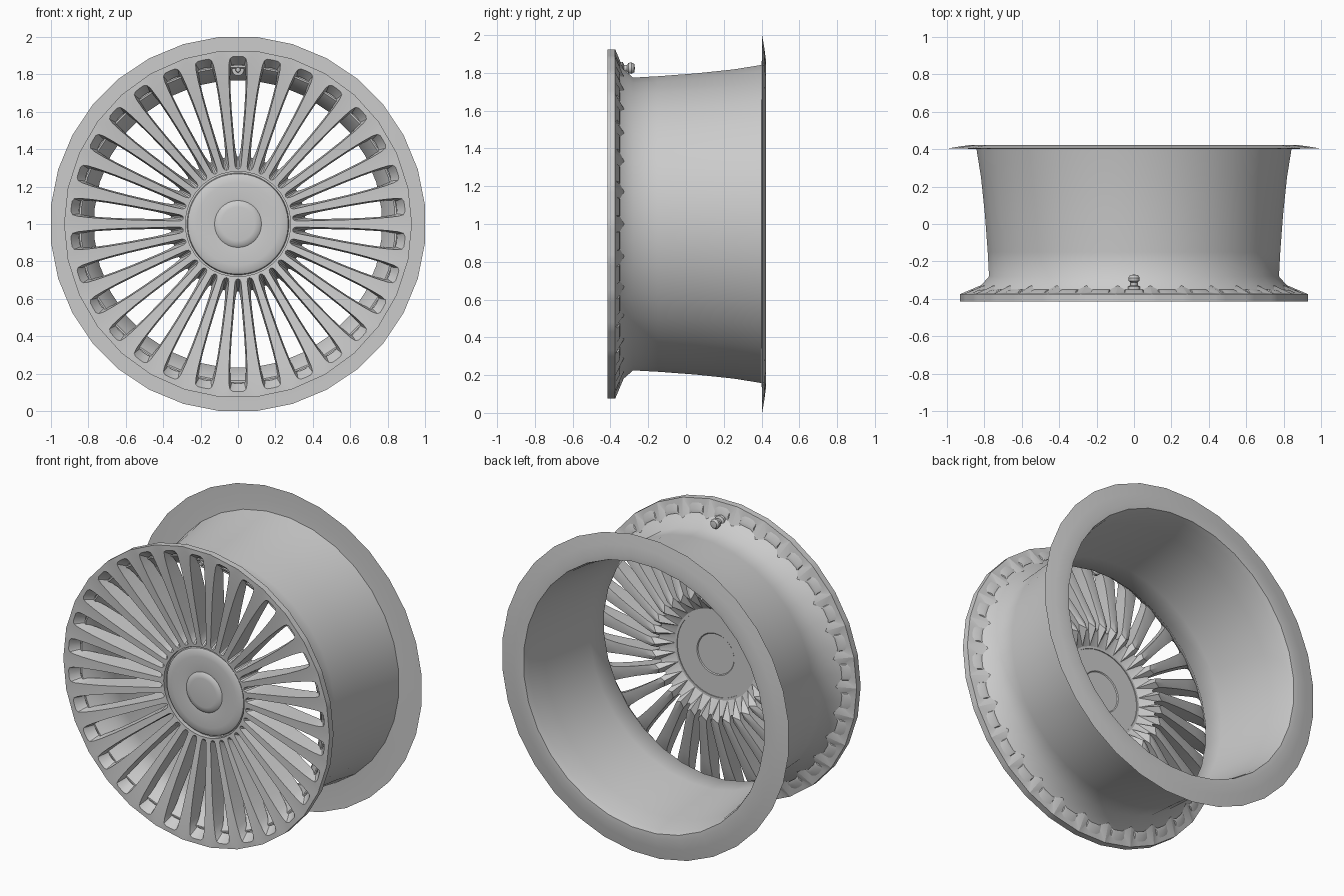
import bpy, bmesh, math
from mathutils import Matrix, Vector

if "Cube" in bpy.data.objects:
    bpy.data.objects.remove(bpy.data.objects["Cube"])

CZ = 1.0          # height of the wheel axis
N = 30            # number of windows / spokes
T = math.tan(math.pi / N)


def finish(name, bm, angle=30):
    bmesh.ops.remove_doubles(bm, verts=bm.verts, dist=0.0004)
    bmesh.ops.recalc_face_normals(bm, faces=bm.faces)
    me = bpy.data.meshes.new(name)
    bm.to_mesh(me)
    bm.free()
    ob = bpy.data.objects.new(name, me)
    bpy.context.collection.objects.link(ob)
    ob.location.z = CZ
    bpy.ops.object.select_all(action='DESELECT')
    ob.select_set(True)
    bpy.context.view_layer.objects.active = ob
    bpy.ops.object.shade_smooth_by_angle(angle=math.radians(angle))
    return ob


def lathe(name, profile, n, closed=False, angle=30, centre=(0, 0), apothem=True):
    """Revolve (radius, y) points about an axis parallel to y."""
    bm = bmesh.new()
    k = 1 / math.cos(math.pi / n) if apothem else 1
    rings = []
    for r, y in profile:
        rings.append([bm.verts.new((centre[0] + r * k * math.sin(2 * math.pi * (i + .5) / n), y,
                                    centre[1] + r * k * math.cos(2 * math.pi * (i + .5) / n)))
                      for i in range(n)] if r > 0 else [bm.verts.new((centre[0], y, centre[1]))] * n)
    pairs = list(zip(rings, rings[1:])) + ([(rings[-1], rings[0])] if closed else [])
    for a, b in pairs:
        for i in range(n):
            j = (i + 1) % n
            quad = list(dict.fromkeys((a[i], a[j], b[j], b[i])))
            bm.faces.new(quad)
    return finish(name, bm, angle)


def spin_copies(bm):
    """Mirror a half sector, then repeat it around the axle."""
    geom = bm.verts[:] + bm.edges[:] + bm.faces[:]
    dup = bmesh.ops.duplicate(bm, geom=geom)["geom"]
    for v in dup:
        if isinstance(v, bmesh.types.BMVert):
            v.co.x = -v.co.x
    base = bm.verts[:] + bm.edges[:] + bm.faces[:]
    for i in range(1, N):
        dup = bmesh.ops.duplicate(bm, geom=base)["geom"]
        vs = [v for v in dup if isinstance(v, bmesh.types.BMVert)]
        bmesh.ops.rotate(bm, verts=vs, cent=(0, 0, 0),
                         matrix=Matrix.Rotation(2 * math.pi * i / N, 3, 'Y'))


def strip(bm, a, b, idx):
    for i in idx:
        q = list(dict.fromkeys((a[i], a[i + 1], b[i + 1], b[i])))
        if len(q) > 2:
            bm.faces.new(q)


def front_y(r):
    t = max(0, min(1, (0.89 - r) / 0.6))
    return -0.415 + 0.075 * t ** 1.1


# spoked face: half a sector from window outline to sector border
win_front = [(.896, 0), (.895, .028), (.885, .043), (.86, .048), (.8, .049), (.7, .046),
             (.6, .04), (.45, .028), (.36, .021), (.31, .016), (.297, .010), (.293, 0)]
win_back = [(.853, 0, -.36), (.852, .02, -.36), (.848, .033, -.36), (.84, .038, -.355),
            (.79, .042, -.322), (.7, .039, -.297), (.6, .033, -.272), (.45, .020, -.235),
            (.40, .014, -.225), (.375, .009, -.235), (.362, .005, -.245), (.36, 0, -.245)]
border = [(.925, 0), (.925, .33), (.925, .67), (.925, 1), (.8, 1), (.7, 1), (.6, 1),
          (.45, 1), (.36, 1), (.28, 1), (.28, .5), (.28, 0)]
border_back = [-.375] * 4 + [-.322, -.295, -.268, -.228, -.205] + [-.29] * 3
bm = bmesh.new()
new = bm.verts.new
F = [new((x, front_y(r), r)) for r, x in win_front]
B = [new((x, y, r)) for r, x, y in win_back]
FB = [new((r * T * f, front_y(r), r)) for r, f in border]
BB = [new((r * T * f, y, r)) for (r, f), y in zip(border, border_back)]
every = range(len(F) - 1)
strip(bm, FB, F, every)            # front face
strip(bm, F, B, every)             # window walls
strip(bm, B, BB, every)            # back of the spokes
strip(bm, FB, BB, (0, 1, 2, 9, 10))  # rim edge and hub bore
spin_copies(bm)
finish("spoked_face", bm, 32)

# scalloped pocket skins behind the outer ends of the windows
bm = bmesh.new()
rows = [[bm.verts.new((x * k, y, r)) for r, x in pts] for pts, k, y in (
    ([(.908, 0), (.906, .03), (.895, .05), (.86, .056)], 1, -.374),
    ([(.866, 0), (.865, .03), (.858, .046), (.84, .050)], 1, -.352),
    ([(.845, 0), (.845, .03), (.84, .042), (.83, .045)], 1, -.350))]
strip(bm, rows[0], rows[1], range(3))
strip(bm, rows[1], rows[2], range(3))
spin_copies(bm)
finish("window_pockets", bm)

# barrel with flared rear lip
lathe("rim_barrel", [
    (.847, -.362), (.775, -.28), (.782, -.15), (.797, .05), (.818, .25), (.842, .40), (.90, .403),
    (1.0, .403), (.93, .415), (.87, .423), (.838, .421), (.826, .38), (.81, .25), (.79, .05),
    (.775, -.15), (.768, -.28), (.838, -.362)], 32, closed=True, angle=45)

# hub disc with raised centre cap
lathe("hub_cover", [(0, -.350), (.09, -.349), (.112, -.346), (.125, -.336), (.14, -.338), (.22, -.338),
                    (.255, -.335), (.268, -.328), (.272, -.315), (.272, -.295), (.13, -.295),
                    (.125, -.30), (0, -.30)], 48)
lathe("hub_seat", [(.266, -.312), (.283, -.312), (.283, -.29), (.266, -.29)], 48, closed=True)

# valve stem
lathe("valve_stem", [(0, -.375), (.012, -.375), (.014, -.355), (.032, -.352), (.032, -.335),
                     (.018, -.328), (.018, -.312), (.028, -.305), (.03, -.288), (.022, -.274),
                     (0, -.27)], 12, centre=(0, .825))
